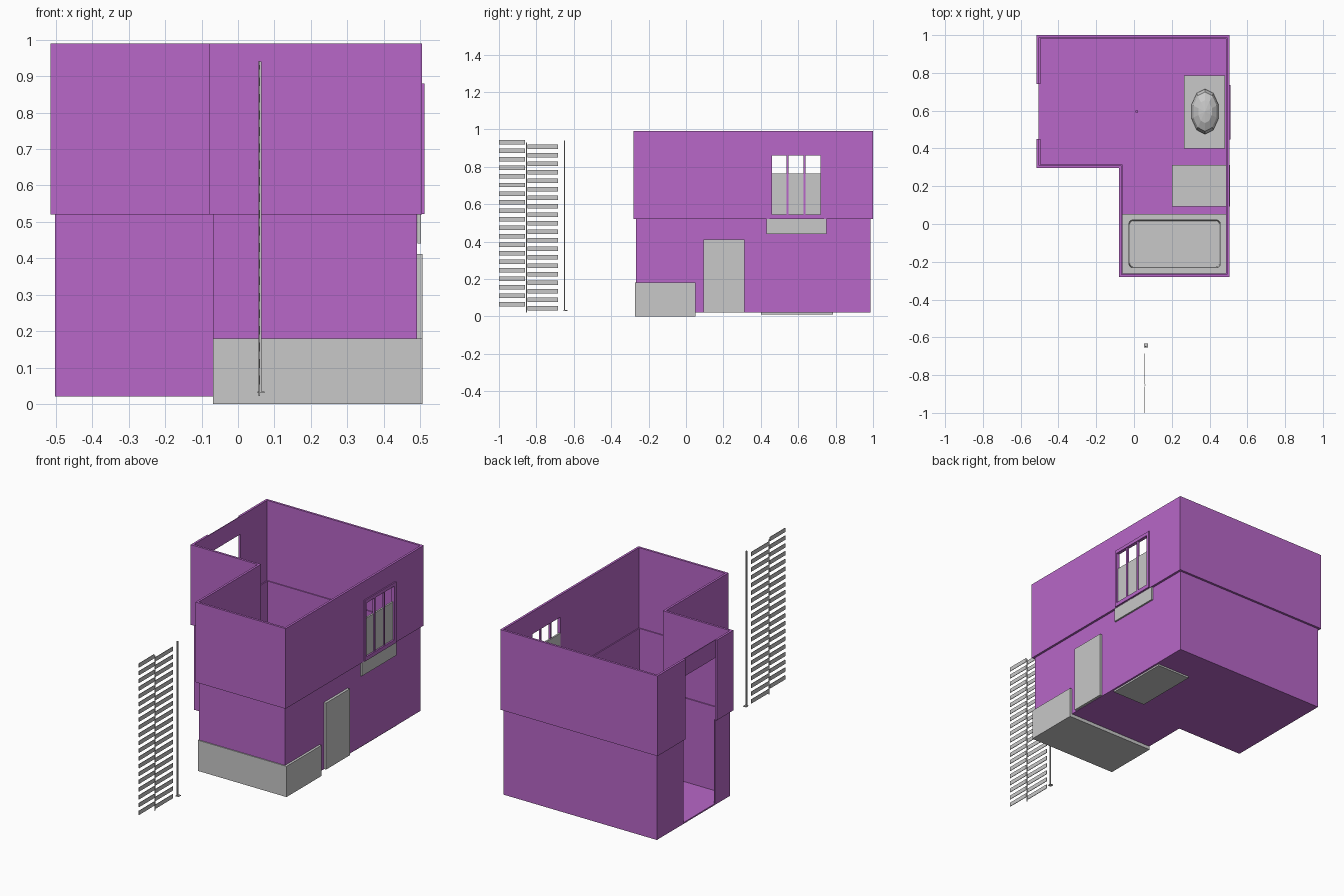
import bpy, bmesh
from mathutils import Matrix, Vector

cube = bpy.data.objects.get("Cube")
if cube:
    bpy.data.objects.remove(cube)


def material(name, rgb):
    m = bpy.data.materials.new(name)
    m.use_nodes = True
    m.diffuse_color = (*rgb, 1)
    m.node_tree.nodes["Principled BSDF"].inputs["Base Color"].default_value = (*rgb, 1)
    return m


PURPLE = material("purple plaster", (0.48, 0.135, 0.58))
GREY = material("light grey", (0.58, 0.58, 0.58))


def finish(name, bm, mat):
    bmesh.ops.recalc_face_normals(bm, faces=bm.faces[:])
    mesh = bpy.data.meshes.new(name)
    bm.to_mesh(mesh)
    bm.free()
    mesh.materials.append(mat)
    obj = bpy.data.objects.new(name, mesh)
    bpy.context.scene.collection.objects.link(obj)
    return obj


def add_box(bm, x, y, z):
    lo, hi = Vector((x[0], y[0], z[0])), Vector((x[1], y[1], z[1]))
    size = Matrix.Diagonal((*(hi - lo), 1))
    return bmesh.ops.create_cube(bm, size=1, matrix=Matrix.Translation((lo + hi) / 2) @ size)


def box(name, x, y, z, mat):
    bm = bmesh.new()
    add_box(bm, x, y, z)
    return finish(name, bm, mat)


def cut(obj, cutter):
    mod = obj.modifiers.new("cut", "BOOLEAN")
    mod.operation = "DIFFERENCE"
    mod.solver = "EXACT"
    mod.object = cutter
    bpy.context.view_layer.objects.active = obj
    bpy.ops.object.modifier_apply(modifier=mod.name)
    bpy.data.objects.remove(cutter)


# L-shaped house plan, moved inward by d
LEFT, NOTCH_X, RIGHT = -0.515, -0.08, 0.505
FRONT, NOTCH_Y, BACK = -0.28, 0.297, 1.0


def plan(d):
    return [(NOTCH_X + d, FRONT + d), (RIGHT - d, FRONT + d), (RIGHT - d, BACK - d),
            (LEFT + d, BACK - d), (LEFT + d, NOTCH_Y + d), (NOTCH_X + d, NOTCH_Y + d)]


def wall_ring(name, outer, inner, z0, z1):
    bm = bmesh.new()
    o = [bm.verts.new((*p, z0)) for p in plan(outer)]
    i = [bm.verts.new((*p, z0)) for p in plan(inner)]
    n = len(o)
    faces = [bm.faces.new((o[k], o[(k + 1) % n], i[(k + 1) % n], i[k])) for k in range(n)]
    new = bmesh.ops.extrude_face_region(bm, geom=faces, use_keep_orig=True)["geom"]
    bmesh.ops.translate(bm, vec=(0, 0, z1 - z0),
                        verts=[v for v in new if isinstance(v, bmesh.types.BMVert)])
    return finish(name, bm, PURPLE)


lower_walls = wall_ring("lower_walls", 0.013, 0.019, 0.02, 0.52)
upper_walls = wall_ring("upper_walls", 0, 0.013, 0.52, 0.99)

# Floor
bm = bmesh.new()
face = bm.faces.new([bm.verts.new((*p, 0.02)) for p in plan(0.014)])
top = bmesh.ops.extrude_face_region(bm, geom=[face], use_keep_orig=True)["geom"]
bmesh.ops.translate(bm, vec=(0, 0, 0.008),
                    verts=[v for v in top if isinstance(v, bmesh.types.BMVert)])
finish("floor", bm, PURPLE)

# Tall side opening with a thin lintel, and the window hole
for wall in (lower_walls, upper_walls):
    cut(wall, box("opening_cutter", (-0.6, -0.4), (0.45, 0.74), (0.028, 1.1), PURPLE))
cut(upper_walls, box("window_cutter", (0.4, 0.6), (0.46, 0.72), (0.545, 0.86), PURPLE))
box("opening_lintel", (-0.506, -0.502), (0.45, 0.74), (0.885, 0.99), PURPLE)

# Window frame and bars
frame = box("window_frame", (0.495, 0.512), (0.447, 0.737), (0.522, 0.88), PURPLE)
cut(frame, box("frame_cutter", (0.4, 0.6), (0.46, 0.72), (0.545, 0.86), PURPLE))
for k, y in enumerate((0.543, 0.633)):
    box(f"window_bar_{k + 1}", (0.497, 0.508), (y - 0.005, y + 0.005), (0.54, 0.865), PURPLE)

# Mirror on the wall
box("mirror", (0.493, 0.503), (0.43, 0.75), (0.44, 0.765), GREY)

# Bathtub with a rounded basin
tub = box("bathtub", (-0.069, 0.506), (-0.273, 0.052), (0, 0.18), GREY)
bm = bmesh.new()
add_box(bm, (-0.03, 0.46), (-0.235, 0.025), (0.05, 0.3))
bmesh.ops.bevel(bm, geom=[e for e in bm.edges if abs(e.verts[0].co.z - e.verts[1].co.z) > 0.1],
                offset=0.02, segments=3, profile=0.5, affect="EDGES")
for v in bm.verts:
    if v.co.z < 0.1:
        v.co.x = 0.215 + (v.co.x - 0.215) * 0.97
        v.co.y = -0.105 + (v.co.y + 0.105) * 0.94
cut(tub, finish("basin_cutter", bm, GREY))

# Tall cabinet in two sections
for k, x in enumerate(((0.2, 0.355), (0.355, 0.507))):
    box(f"cabinet_section_{k + 1}", x, (0.093, 0.312), (0.022, 0.412), GREY)

# Washstand with a faceted bowl
box("washstand", (0.265, 0.481), (0.4, 0.785), (0.01, 0.3), GREY)
bm = bmesh.new()
bmesh.ops.create_uvsphere(bm, u_segments=10, v_segments=6, radius=1,
                          matrix=Matrix.Translation((0.376, 0.595, 0.31))
                          @ Matrix.Diagonal((0.075, 0.12, 0.06, 1)))
finish("wash_bowl", bm, GREY)
box("floor_peg", (0.009, 0.021), (0.589, 0.601), (0.025, 0.05), PURPLE)

# Freestanding slatted rack: two staggered columns around a thin upright
bm = bmesh.new()
for y, first in (((-1, -0.86), 0.93), ((-0.848, -0.685), 0.908)):
    for k in range(20):
        z = first - k * 0.0455
        add_box(bm, (0.056, 0.059), y, (z - 0.012, z + 0.012))
finish("rack_slats", bm, GREY)
box("rack_upright", (0.056, 0.06), (-0.856, -0.849), (0.022, 0.93), GREY)

# Thin pole with a small foot
box("pole", (0.059, 0.065), (-0.652, -0.646), (0.03, 0.94), GREY)
box("pole_foot", (0.053, 0.073), (-0.655, -0.633), (0.03, 0.034), GREY)
